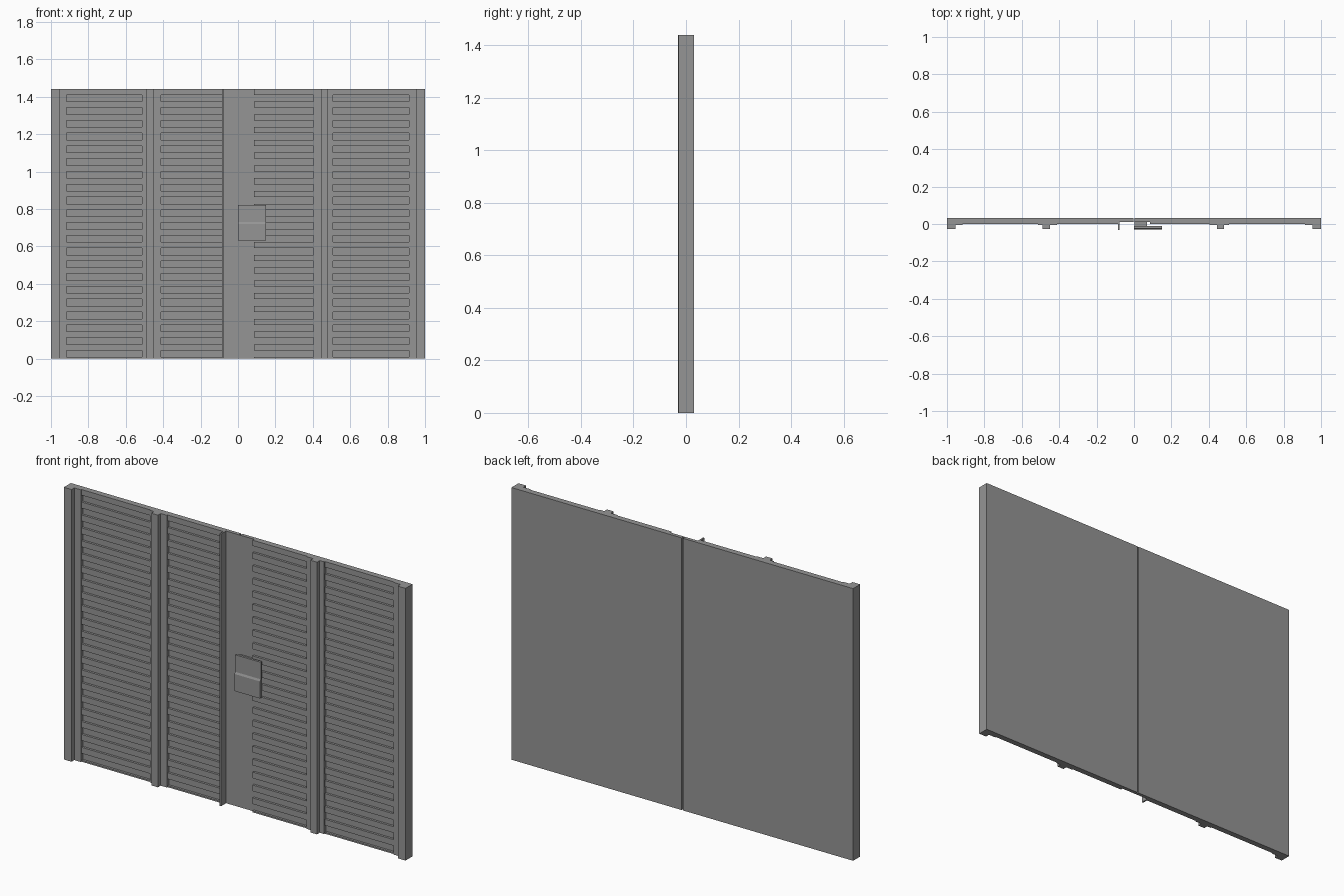
import bpy, bmesh

if "Cube" in bpy.data.objects:
    bpy.data.objects.remove(bpy.data.objects["Cube"], do_unlink=True)

H = 1.44            # height
BACK = 0.031        # rear face
RECESS = 0.012      # front of the skin, bottom of the grooves
LAND = 0.0          # front of the ribs
FLANGE = -0.005     # front of the frame flanges
POST = -0.028       # front of the posts

steel = bpy.data.materials.new("grey_steel")
steel.use_nodes = True
GREY = (0.30, 0.30, 0.30, 1)
steel.diffuse_color = GREY
steel.node_tree.nodes["Principled BSDF"].inputs["Base Color"].default_value = GREY


def add_object(name, bm):
    bmesh.ops.recalc_face_normals(bm, faces=bm.faces)
    mesh = bpy.data.meshes.new(name)
    bm.to_mesh(mesh)
    bm.free()
    mesh.materials.append(steel)
    obj = bpy.data.objects.new(name, mesh)
    bpy.context.collection.objects.link(obj)
    return obj


def boxes(name, items):
    """One object from (x0, x1, y0, y1, z0, z1) boxes."""
    bm = bmesh.new()
    for x0, x1, y0, y1, z0, z1 in items:
        verts = bmesh.ops.create_cube(bm, size=1)["verts"]
        for v in verts:
            v.co.x = x1 if v.co.x > 0 else x0
            v.co.y = y1 if v.co.y > 0 else y0
            v.co.z = z1 if v.co.z > 0 else z0
    return add_object(name, bm)


def prism(name, profile, x0, x1):
    """Extrude a closed (y, z) profile along x."""
    bm = bmesh.new()
    face = bm.faces.new([bm.verts.new((x0, y, z)) for y, z in profile])
    new = bmesh.ops.extrude_face_region(bm, geom=[face])["geom"]
    bmesh.ops.translate(bm, vec=(x1 - x0, 0, 0),
                        verts=[g for g in new if isinstance(g, bmesh.types.BMVert)])
    return add_object(name, bm)


# Two door skins with a narrow seam, closed by a strip at the front
boxes("right_door_skin", [(-1, -0.004, RECESS, BACK, 0, H)])
boxes("left_door_skin", [(0.004, 1, RECESS, BACK, 0, H)])
boxes("seam_seal", [(-0.004, 0.004, RECESS + 0.001, RECESS + 0.005, 0, H)])

# Horizontal ribs between the 21 grooves of each panel
SLOTS, PITCH, FIRST, SLOT_H = 21, 0.0683, 0.008, 0.036
bands = [(0, FIRST)]
for i in range(SLOTS):
    low = FIRST + i * PITCH + SLOT_H
    high = FIRST + (i + 1) * PITCH if i < SLOTS - 1 else H
    bands.append((low, high))

panels = {
    "right_outer_ribs": (-0.917, -0.513),
    "right_inner_ribs": (-0.412, -0.086),
    "left_inner_ribs": (0.085, 0.405),
    "left_outer_ribs": (0.508, 0.914),
}
for name, (x0, x1) in panels.items():
    boxes(name, [(x0, x1, LAND, RECESS, z0, z1) for z0, z1 in bands])

# Upright posts, each with its flat flange: flange span, then post span
uprights = {
    "right_end_post": (-1, -0.917, -1, -0.955),
    "right_middle_post": (-0.513, -0.412, -0.488, -0.449),
    "left_middle_post": (0.405, 0.508, 0.443, 0.482),
    "left_end_post": (0.914, 1, 0.955, 1),
}
for name, (f0, f1, p0, p1) in uprights.items():
    boxes(name, [(f0, f1, FLANGE, RECESS, 0, H), (p0, p1, POST, FLANGE, 0, H)])

# Thin upright fin beside the door seam
boxes("seam_fin", [(-0.086, -0.078, -0.031, RECESS, 0, H)])

# Lock cover: mounting block and a stepped plate over it
boxes("lock_block", [(0.004, 0.07, -0.014, RECESS, 0.64, 0.81)])
prism("lock_cover", [(-0.012, 0.63), (-0.029, 0.63), (-0.029, 0.72),
                     (-0.024, 0.73), (-0.024, 0.82), (-0.012, 0.82)], 0.0, 0.15)
